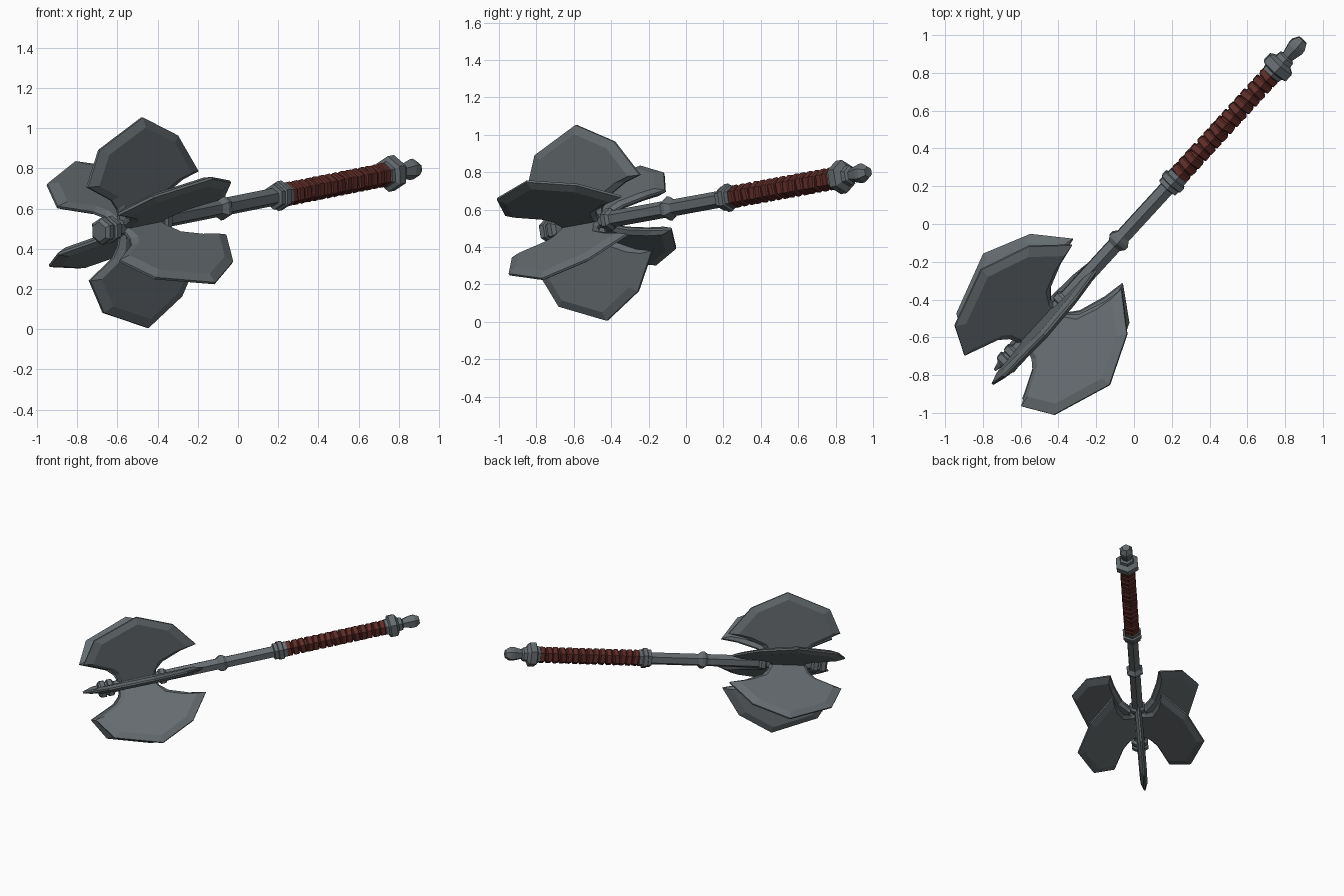
import bpy, bmesh, math, random
from mathutils import Vector, Matrix

if "Cube" in bpy.data.objects:
    bpy.data.objects.remove(bpy.data.objects["Cube"])

random.seed(4)

# Weapon frame: local z runs along the shaft from head to pommel
head = Vector((-0.66, -0.72, 0.49))
axis = Vector((1.55, 1.69, 0.31)).normalized()
side = Vector((-axis.y, axis.x, 0)).normalized()
up = axis.cross(side)
FRAME = Matrix.Translation(head) @ Matrix((side, up, axis)).transposed().to_4x4()
ROLL = math.radians(95)


def material(name, rgb):
    m = bpy.data.materials.new(name)
    m.diffuse_color = (*rgb, 1)
    m.use_nodes = True
    m.node_tree.nodes["Principled BSDF"].inputs["Base Color"].default_value = m.diffuse_color
    return m


steel = material("dark steel", (0.13, 0.15, 0.16))
leather = material("red leather", (0.115, 0.026, 0.021))


def finish(bm, name, mat, local=Matrix.Identity(4)):
    bmesh.ops.recalc_face_normals(bm, faces=bm.faces)
    me = bpy.data.meshes.new(name)
    bm.to_mesh(me)
    bm.free()
    me.materials.append(mat)
    ob = bpy.data.objects.new(name, me)
    ob.matrix_world = FRAME @ local
    bpy.context.collection.objects.link(ob)
    return ob


def turned(name, profile, mat, sides=6, local=Matrix.Identity(4)):
    """Faceted solid from (position along shaft, radius) pairs."""
    bm = bmesh.new()
    rings = []
    for z, r in profile:
        rings.append([bm.verts.new((r * math.cos(ROLL + math.tau * i / sides),
                                    r * math.sin(ROLL + math.tau * i / sides), z))
                      for i in range(sides)])
    for a, b in zip(rings, rings[1:]):
        for i in range(sides):
            j = (i + 1) % sides
            bm.faces.new((a[i], a[j], b[j], b[i]))
    bm.faces.new(rings[0])
    bm.faces.new(rings[-1])
    return finish(bm, name, mat, local)


# Shaft and its fittings
turned("shaft", [(0, 0.045), (1.32, 0.045)], steel)
turned("head_cap", [(-0.045, 0.05), (-0.03, 0.068), (0.0, 0.068), (0.005, 0.055),
                    (0.02, 0.055), (0.025, 0.068), (0.055, 0.068), (0.07, 0.045)], steel)
turned("head_collar", [(0.40, 0.045), (0.41, 0.062), (0.44, 0.062), (0.455, 0.045)], steel)
turned("middle_collar", [(0.83, 0.045), (0.855, 0.065), (0.875, 0.065), (0.90, 0.045)], steel)
turned("grip_collar", [(1.245, 0.045), (1.25, 0.065), (1.275, 0.065), (1.28, 0.075),
                       (1.31, 0.075), (1.315, 0.062), (1.34, 0.062)], steel)
turned("pommel", [(2.06, 0.05), (2.07, 0.062), (2.09, 0.065), (2.10, 0.09), (2.145, 0.09),
                  (2.165, 0.055), (2.19, 0.052), (2.20, 0.036), (2.26, 0.052),
                  (2.285, 0.052), (2.32, 0.03)], steel)

# Leather grip: core with slightly crooked wraps
turned("grip_core", [(1.33, 0.046), (2.07, 0.046)], leather)
WRAPS = 15
for i in range(WRAPS):
    z = 1.36 + i * 0.69 / (WRAPS - 1)
    tilt = (Matrix.Translation((0, 0, z))
            @ Matrix.Rotation(math.radians(random.uniform(-8, 8)), 4, 'X')
            @ Matrix.Rotation(math.radians(random.uniform(-8, 8)), 4, 'Y'))
    turned("grip_wrap", [(-0.022, 0.053), (-0.015, 0.061), (0.015, 0.061), (0.022, 0.053)],
           leather, local=tilt)

# Blade outline: (distance along shaft, distance out from shaft)
OUTLINE = [(0.10, 0.0), (0.10, 0.06), (0.09, 0.095), (0.05, 0.145), (-0.125, 0.235),
           (-0.03, 0.41), (0.295, 0.53), (0.55, 0.405), (0.695, 0.205),
           (0.58, 0.18), (0.44, 0.122), (0.385, 0.065), (0.38, 0.0)]
CENTRE = Vector((0.27, 0.23))


def blade(name, angle):
    """Thick flat middle that bevels down to a thin rim."""
    bm = bmesh.new()
    n = len(OUTLINE)

    def ring(scale, y):
        vs = []
        for z, r in OUTLINE:
            p = CENTRE + (Vector((z, r)) - CENTRE) * scale
            if r < 0.07:
                p.y = r
            vs.append(bm.verts.new((p.y, y, p.x)))
        return vs

    rings = [ring(0.84, -0.025), ring(1, -0.006), ring(1, 0.006), ring(0.84, 0.025)]
    for a, b in zip(rings, rings[1:]):
        for i in range(n):
            j = (i + 1) % n
            bm.faces.new((a[i], a[j], b[j], b[i]))
    caps = [bm.faces.new(rings[0]), bm.faces.new(rings[-1])]
    bmesh.ops.triangulate(bm, faces=caps)
    finish(bm, name, steel, Matrix.Rotation(angle, 4, 'Z'))


# Six blades around the head
for k in range(6):
    blade(f"blade_{k + 1}", ROLL + k * math.tau / 6)
